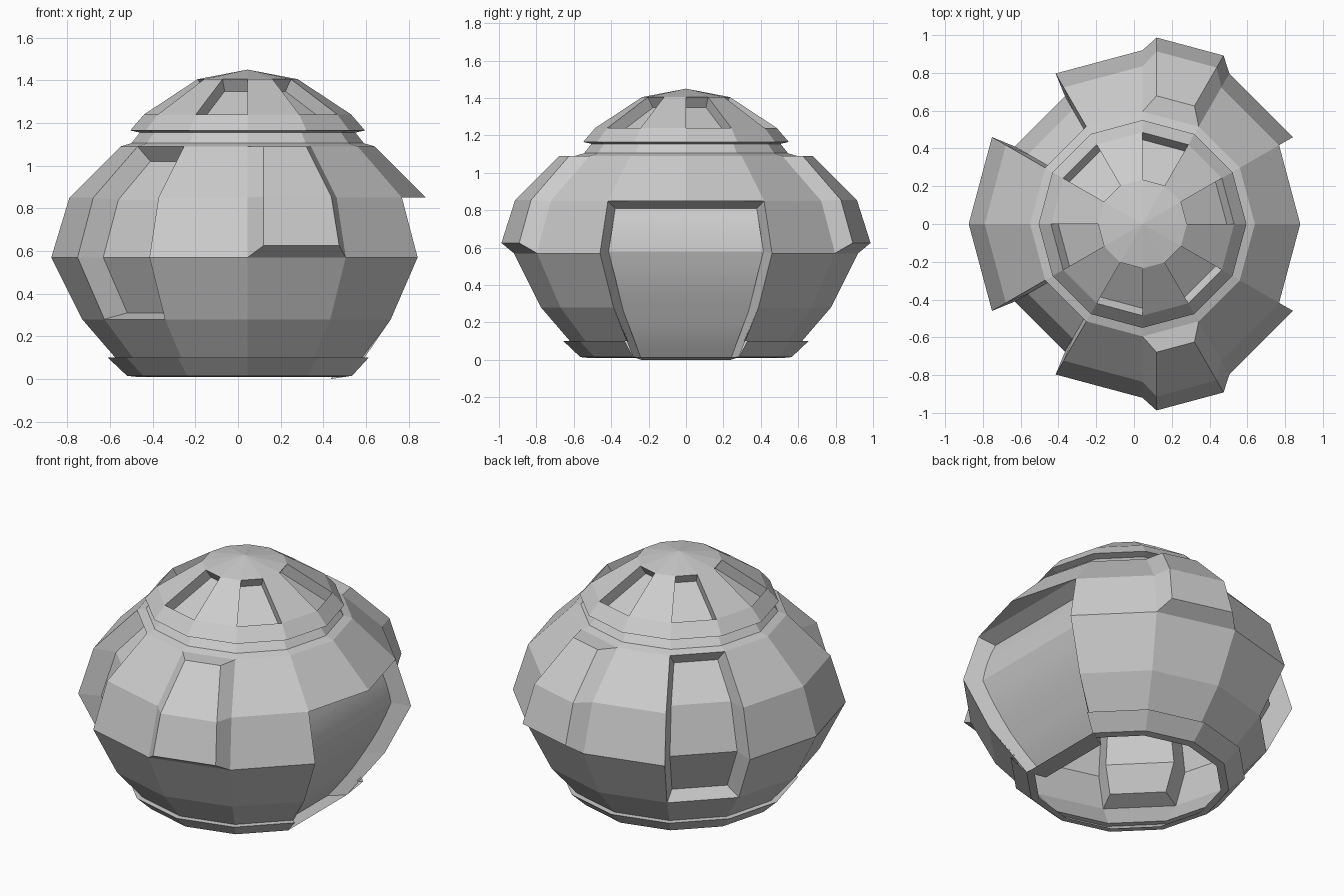
import bpy, bmesh
from math import sin, cos, pi, radians
from mathutils import Vector

if "Cube" in bpy.data.objects:
    bpy.data.objects.remove(bpy.data.objects["Cube"])

N, CX = 12, 0.045          # sides, axis offset in x
BODY = [(0.595, 1.09), (0.835, 0.85), (0.92, 0.57), (0.775, 0.28), (0.62, 0.10), (0.565, 0.015)]


def pt(r, z, k):
    a = radians(30 * k)
    return Vector((CX + r * cos(a), r * sin(a), z))


def radius(z):
    # body radius at a given height
    for (r0, z0), (r1, z1) in zip(BODY, BODY[1:]):
        if z1 <= z <= z0:
            return r1 + (r0 - r1) * (z - z1) / (z0 - z1)
    return BODY[-1][0]


def face(bm, pts):
    return bm.faces.new([bm.verts.new(p) for p in pts])


def lathe(bm, prof, skip=lambda k, i: False):
    for i, ((r0, z0), (r1, z1)) in enumerate(zip(prof, prof[1:])):
        for k in range(N):
            if not skip(k, i):
                q = [pt(r1, z1, k), pt(r1, z1, k + 1), pt(r0, z0, k + 1), pt(r0, z0, k)]
                face(bm, q[:3] if r0 == 0 else q)


def plug(bm, outer, inner, fill=True):
    # raised or sunken panel: walls between two stacks of (left, right) rows
    for j in range(len(outer) - 1):
        (a, b), (c, d) = outer[j], outer[j + 1]
        (e, f), (g, h) = inner[j], inner[j + 1]
        face(bm, [a, c, g, e])
        face(bm, [b, f, h, d])
        if fill:
            face(bm, [e, g, h, f])
    for j in (0, -1):
        face(bm, [outer[j][0], outer[j][1], inner[j][1], inner[j][0]])


def shifted(k, r, z, inset, push):
    # sector edge at radius r, narrowed and pushed outwards
    a, b = pt(r, z, k), pt(r, z, k + 1)
    t, am = (b - a).normalized(), radians(30 * k + 15)
    n = Vector((cos(am), sin(am), 0)) * push
    return a + t * inset + n, b - t * inset + n


def finish(bm, name):
    bmesh.ops.remove_doubles(bm, verts=bm.verts, dist=0.0005)
    bmesh.ops.recalc_face_normals(bm, faces=bm.faces)
    me = bpy.data.meshes.new(name)
    bm.to_mesh(me)
    bm.free()
    ob = bpy.data.objects.new(name, me)
    bpy.context.collection.objects.link(ob)
    return ob


DOOR, RAISED, SUNK = (11, 0), (2, 9), (4, 7)

# hull shell with door opening and panel gaps
bm = bmesh.new()
prof = [(0.505, 1.155), (0.545, 1.105)] + BODY[:5] + [(0.655, 0.10), (0.565, 0.015), (0.52, 0.01)]


def gap(k, i):
    return (k in DOOR and i >= 3) or (k in RAISED and i in (2, 3)) or (k in SUNK and i in (2, 3, 4))


lathe(bm, prof, gap)

# raised side panels
for k in RAISED:
    rows = BODY[:3]
    outer = [(pt(r, z, k), pt(r, z, k + 1)) for r, z in rows]
    inner = [shifted(k, radius(zz), zz, 0.05, 0.1) for zz in (1.09, 0.855, 0.625)]
    plug(bm, outer, inner)

# sunken rear panels
for k in SUNK:
    outer = [(pt(r, z, k), pt(r, z, k + 1)) for r, z in BODY[:4]]
    inner = [shifted(k, radius(zz), zz, 0.05, -0.12) for zz in (1.02, 0.84, 0.57, 0.31)]
    plug(bm, outer, inner)

# door frame
heights = (0.81, 0.58, 0.265, 0.0)


def door_row(z):
    r = radius(z)
    x, y = CX + r * cos(pi / 6) - 0.1, r * 0.5 - 0.045
    return Vector((x, -y, z)), Vector((x, y, z))


frame = [BODY[1], BODY[2], BODY[3], BODY[5]]
plug(bm, [(pt(r, z, -1), pt(r, z, 1)) for r, z in frame], [door_row(z) for z in heights], False)
face(bm, [pt(0.835, 0.85, k) for k in (-1, 0, 1)])
finish(bm, "hull")

# door made of three gently bowed bands
bm = bmesh.new()
S = 4
for z0, z1 in zip(heights, heights[1:]):
    lo, hi = door_row(z1), door_row(z0)
    prev = None
    for s in range(S + 1):
        t = s / S
        out = Vector((0.012 * sin(pi * t), 0, 0))
        row = [bm.verts.new(lo[i].lerp(hi[i], t) + out) for i in (0, 1)]
        if prev:
            bm.faces.new([prev[0], prev[1], row[1], row[0]]).smooth = True
        prev = row
me = bpy.data.meshes.new("door")
bm.to_mesh(me)
bm.free()
bpy.context.collection.objects.link(bpy.data.objects.new("door", me))

# dome roof with six sunken windows
bm = bmesh.new()
dome = [(0, 1.45), (0.235, 1.405), (0.485, 1.24), (0.55, 1.165), (0.505, 1.155)]
lathe(bm, dome, lambda k, i: i == 1 and k % 2 == 0)
for k in range(0, N, 2):
    outer = [(pt(r, z, k), pt(r, z, k + 1)) for r, z in dome[1:3]]
    am = radians(30 * k + 15)
    n = Vector((0.55 * cos(am), 0.55 * sin(am), 0.83)) * -0.068
    plug(bm, outer, [(a + n, b + n) for a, b in outer])
finish(bm, "dome_roof")
